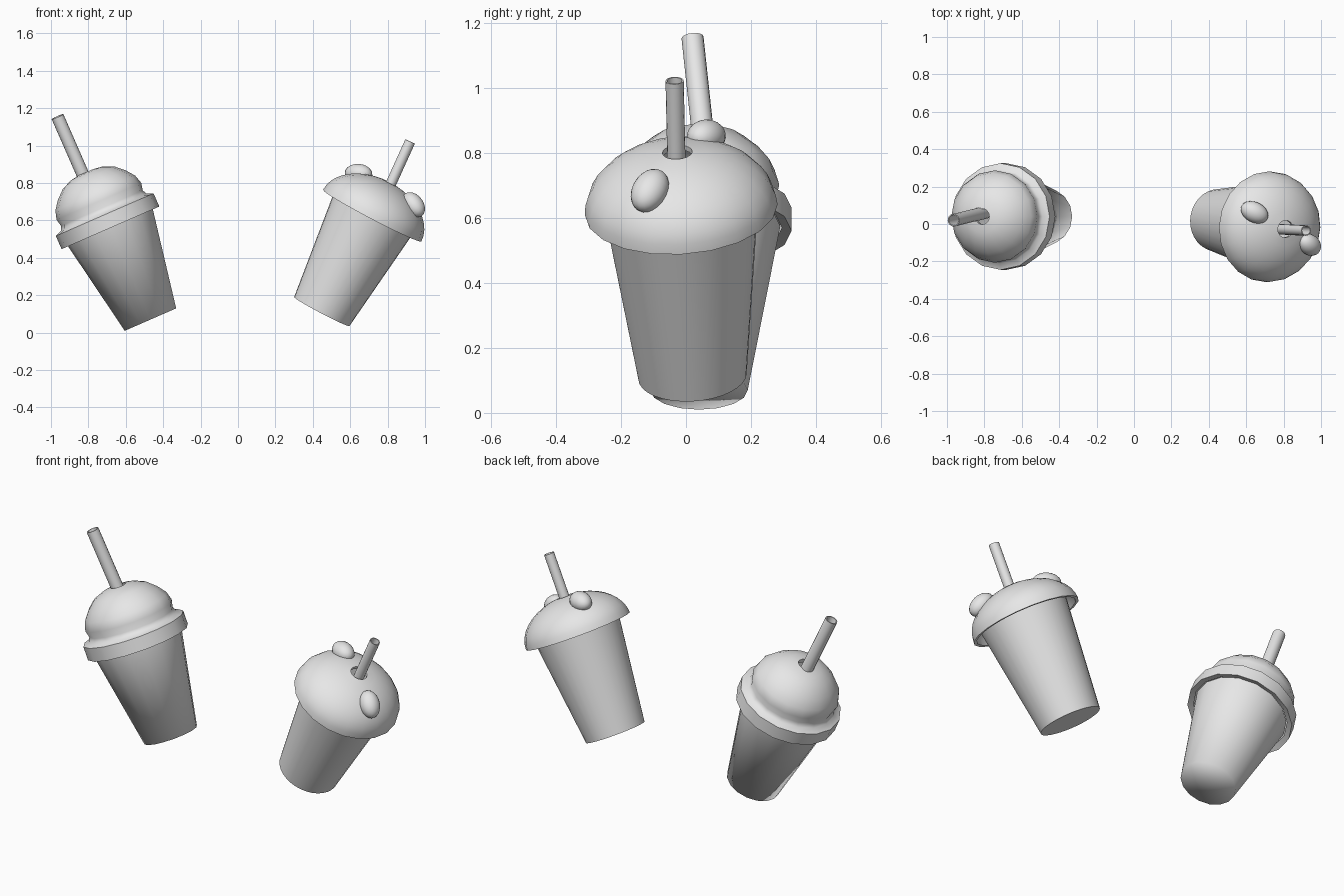
import bpy, bmesh, math
from mathutils import Matrix, Vector

if "Cube" in bpy.data.objects:
    bpy.data.objects.remove(bpy.data.objects["Cube"])

# One neutral colour for everything
grey = bpy.data.materials.new("light_grey")
grey.use_nodes = True
grey.diffuse_color = (0.8, 0.8, 0.8, 1)
grey.node_tree.nodes["Principled BSDF"].inputs["Base Color"].default_value = (0.8, 0.8, 0.8, 1)


def frame(origin, axis):
    """Local frame whose z runs along the axis and whose x stays in the xz plane."""
    z = Vector(axis).normalized()
    x = Vector((0, 1, 0)).cross(z).normalized()
    y = z.cross(x)
    rot = Matrix((x, y, z)).transposed().to_4x4()
    return Matrix.Translation(origin) @ rot


def finish(name, bm, matrix, angle):
    bmesh.ops.recalc_face_normals(bm, faces=bm.faces)
    mesh = bpy.data.meshes.new(name)
    bm.to_mesh(mesh)
    bm.free()
    mesh.materials.append(grey)
    obj = bpy.data.objects.new(name, mesh)
    bpy.context.collection.objects.link(obj)
    obj.matrix_world = matrix
    bpy.ops.object.select_all(action="DESELECT")
    obj.select_set(True)
    bpy.context.view_layer.objects.active = obj
    bpy.ops.object.shade_smooth_by_angle(angle=math.radians(angle))
    return obj


def lathe(name, profile, matrix, sides, angle=40, closed=False):
    """Spin (radius, height) points around the local z axis."""
    bm = bmesh.new()
    verts = [bm.verts.new((r, 0, h)) for r, h in profile]
    pairs = list(zip(verts, verts[1:]))
    if closed:
        pairs.append((verts[-1], verts[0]))
    edges = [bm.edges.new(p) for p in pairs]
    bmesh.ops.spin(bm, geom=verts + edges, cent=(0, 0, 0), axis=(0, 0, 1),
                   angle=math.tau, steps=sides, use_duplicate=False)
    bmesh.ops.remove_doubles(bm, verts=bm.verts, dist=0.0005)
    return finish(name, bm, matrix, angle)


def straw(name, start, end, radius):
    """Hollow tube between two points."""
    start, end = Vector(start), Vector(end)
    length = (end - start).length
    inner = radius * 0.82
    lathe(name, [(radius, 0), (radius, length), (inner, length), (inner, 0)],
          frame(start, end - start), 16, closed=True)


# Right-hand cup: tapered body, banded lid with a rounded dome
cup_a = frame((-0.468, 0.04, 0.07), (-0.4, 0, 0.917))
lathe("domed_cup_body", [(0, 0), (0.15, 0), (0.25, 0.55)], cup_a, 16, angle=180)
lathe("domed_cup_lid",
      [(0.255, 0.545), (0.285, 0.535), (0.285, 0.612), (0.25, 0.625), (0.238, 0.65),
       (0.247, 0.69), (0.233, 0.738), (0.197, 0.785), (0.15, 0.828), (0.09, 0.853),
       (0.042, 0.86), (0.042, 0.835)], cup_a, 16, angle=60)
straw("domed_cup_straw", (-0.70, 0.085, 0.55), (-0.965, 0.02, 1.155), 0.034)

# Left-hand cup: tapered body under a wide shallow dome
cup_b = frame((0.448, 0.02, 0.113), (0.465, -0.06, 0.885))
lathe("wide_cup_body", [(0, 0), (0.167, 0), (0.24, 0.61)], cup_b, 32)


def dome_arc(radius, height, hole, steps=9):
    """Quarter-ellipse profile from the rim to the edge of the straw hole."""
    stop = math.acos(hole / radius)
    return [(radius * math.cos(stop * i / steps), 0.58 + height * math.sin(stop * i / steps))
            for i in range(steps + 1)]


lathe("wide_cup_lid",
      dome_arc(0.297, 0.202, 0.046) + dome_arc(0.28, 0.185, 0.046)[::-1],
      cup_b, 20, closed=True)
straw("wide_cup_straw", (0.715, -0.025, 0.57), (0.92, -0.035, 1.022), 0.028)

# Two egg-shaped bumps on opposite sides of the lid, lying along its slope
heading = math.atan2(-0.09, 0.175)
for side, turn in (("left", 0), ("right", math.pi)):
    place = (cup_b @ Matrix.Rotation(heading + turn, 4, "Z")
             @ Matrix.Translation((0.19, 0, 0.74))
             @ Matrix.Rotation(math.radians(22), 4, "Y"))
    bm = bmesh.new()
    bmesh.ops.create_uvsphere(bm, u_segments=20, v_segments=12, radius=1,
                              matrix=Matrix.Diagonal((0.078, 0.055, 0.052, 1)))
    finish(side + "_lid_bump", bm, place, 60)
